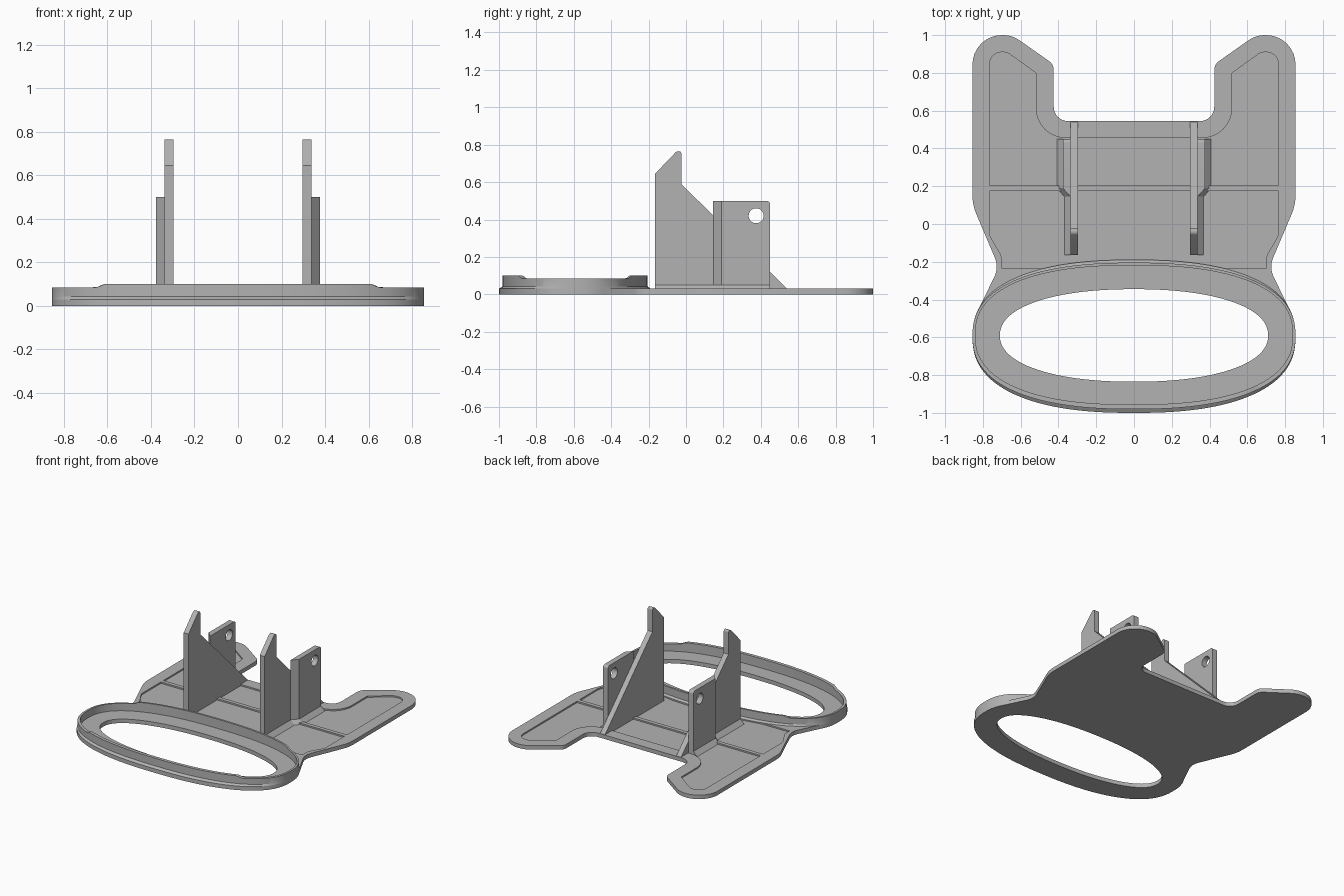
import bpy, bmesh, math
from mathutils import Vector

if "Cube" in bpy.data.objects:
    bpy.data.objects.remove(bpy.data.objects["Cube"], do_unlink=True)

grey = bpy.data.materials.new("plain_grey")
grey.use_nodes = True
colour = (0.45, 0.45, 0.45, 1)
grey.diffuse_color = colour
grey.node_tree.nodes["Principled BSDF"].inputs["Base Color"].default_value = colour


def finish(name, bm, mirror=False):
    bmesh.ops.remove_doubles(bm, verts=bm.verts, dist=0.0002)
    bmesh.ops.recalc_face_normals(bm, faces=bm.faces)
    mesh = bpy.data.meshes.new(name)
    bm.to_mesh(mesh)
    bm.free()
    mesh.materials.clear()
    mesh.materials.append(grey)
    ob = bpy.data.objects.new(name, mesh)
    bpy.context.collection.objects.link(ob)
    if mirror:
        ob.modifiers.new("Mirror", "MIRROR")
    bpy.ops.object.select_all(action="DESELECT")
    ob.select_set(True)
    bpy.context.view_layer.objects.active = ob
    bpy.ops.object.shade_smooth_by_angle(angle=math.radians(25))
    return ob


def rounded(points, steps=8):
    """Closed outline from (x, y, radius) corners."""
    out = []
    for i, (x, y, r) in enumerate(points):
        p = Vector((x, y))
        if not r:
            out.append(p)
            continue
        a = (Vector(points[i - 1][:2]) - p).normalized()
        b = (Vector(points[(i + 1) % len(points)][:2]) - p).normalized()
        half = a.angle(b) / 2
        t, w = r / math.tan(half), math.sin(half)
        p0, p2 = p + a * t, p + b * t
        for k in range(steps + 1):
            s = k / steps
            c0, c1, c2 = (1 - s) ** 2, 2 * s * (1 - s) * w, s * s
            out.append((p0 * c0 + p * c1 + p2 * c2) / (c0 + c1 + c2))
    return out


def both_sides(half):
    return half + [(-x, y, r) for x, y, r in reversed(half)]


def oval(rx, ry, cy, power, count=160):
    pts = []
    for i in range(count):
        a = 2 * math.pi * (i + 0.5) / count
        c, s = math.cos(a), math.sin(a)
        pts.append(Vector((math.copysign(rx * abs(c) ** (2 / power), c),
                           cy + math.copysign(ry * abs(s) ** (2 / power), s))))
    return pts


def slab(name, loops, low, high, upright=False):
    """Filled outline with holes; upright slabs take (y, z) outlines and x limits."""
    curve = bpy.data.curves.new(name, "CURVE")
    curve.dimensions, curve.fill_mode = "2D", "BOTH"
    curve.extrude = (high - low) / 2
    for loop in loops:
        sp = curve.splines.new("POLY")
        sp.points.add(len(loop) - 1)
        for q, p in zip(sp.points, loop):
            q.co = (p[0], p[1], 0, 1)
        sp.use_cyclic_u = True
    tmp = bpy.data.objects.new("temp", curve)
    bpy.context.collection.objects.link(tmp)
    deps = bpy.context.evaluated_depsgraph_get()
    mesh = bpy.data.meshes.new_from_object(tmp.evaluated_get(deps))
    bpy.data.objects.remove(tmp)
    bpy.data.curves.remove(curve)
    bm = bmesh.new()
    bm.from_mesh(mesh)
    bpy.data.meshes.remove(mesh)
    for v in bm.verts:
        x, y, z = v.co
        z += (low + high) / 2
        v.co = (z, x, y) if upright else (x, y, z)
    return finish(name, bm, upright)


def loft(name, rings, caps=False, mirror=False):
    bm = bmesh.new()
    rows = [[bm.verts.new(p) for p in ring] for ring in rings]
    n = len(rows[0])
    for a, b in zip(rows, rows[1:]):
        for i in range(n):
            j = (i + 1) % n
            bm.faces.new((a[i], a[j], b[j], b[i]))
    if caps:
        bm.faces.new(rows[0])
        bm.faces.new(rows[-1])
    return finish(name, bm, mirror)


# Base plate: two arms behind, a waist, and an oval ring in front
FLOOR, DECK = 0.019, 0.03
ring_edge = oval(0.855, 0.405, -0.595, 2.4)
front = sorted((p for p in ring_edge if p.x > 0 and p.y < -0.425), key=lambda p: -p.y)
half = [(0.425, 0.545, 0.075), (0.425, 0.845, 0.06), (0.645, 1.0, 0.155),
        (0.855, 1.0, 0.155), (0.855, 0.10, 0.25), (0.715, -0.23, 0.12)]
outline = rounded(both_sides(half + [(p.x, p.y, 0) for p in front]))
opening = oval(0.71, 0.245, -0.59, 2.2)
slab("base_plate", [outline, opening], 0, FLOOR)

# Raised border and cross rib around two sunken panels
rear_panel = rounded(both_sides([
    (0.52, 0.455, 0.16), (0.52, 0.80, 0), (0.673, 0.91, 0.065),
    (0.765, 0.91, 0.065), (0.765, 0.205, 0)]))
front_panel = rounded(both_sides([
    (0.765, 0.175, 0), (0.765, -0.06, 0.08), (0.70, -0.17, 0.08),
    (0.70, -0.235, 0), (0.47, -0.235, 0), (0.25, -0.198, 0), (0.1, -0.189, 0)]))
slab("raised_border", [outline, opening, rear_panel, front_panel], FLOOR, DECK)


# Oval rim, taller along the long front and back stretches
def rim_height(x):
    return 0.085 + 0.015 * min(1, max(0, (0.645 - abs(x)) / 0.03))


outer = oval(0.855, 0.388, -0.5925, 2.4)
inner = oval(0.84, 0.368, -0.5875, 2.4)
loft("oval_rim", [
    [(p.x, p.y, DECK) for p in ring_edge],
    [(p.x, p.y, 0.042) for p in outer],
    [(p.x, p.y, rim_height(p.x)) for p in outer],
    [(p.x, p.y, rim_height(p.x)) for p in inner],
    [(p.x, p.y, DECK - 0.002) for p in inner]])

# Tall fins with a long sloping back edge
fin = rounded([(-0.165, 0.01, 0), (-0.165, 0.645, 0), (-0.05, 0.765, 0.022),
               (-0.025, 0.765, 0.012), (-0.025, 0.59, 0), (0.54, 0.03, 0), (0.54, 0.01, 0)])
slab("fin", [fin], 0.297, 0.337, upright=True)

# Pierced lugs on the outside of the fins
lug = rounded([(0.19, 0.01, 0), (0.19, 0.5, 0), (0.45, 0.5, 0.02), (0.45, 0.01, 0)])
slab("pierced_lug", [lug, oval(0.04, 0.04, 0.0, 2, 32)][:1] +
     [[Vector((0.375, 0.42)) + p for p in oval(0.04, 0.04, 0, 2, 32)]],
     0.336, 0.377, upright=True)

# Slanted web joining each lug to its fin
web = [(0.336, 0.145), (0.377, 0.19), (0.336, 0.19)]
loft("lug_web", [[(x, y, z) for x, y in web] for z in (0.01, 0.5)], True, True)

# Sloping foot along the outside of each fin and lug
foot = [(0.33, -0.165), (0.337, -0.165), (0.337, 0.145),
        (0.377, 0.19), (0.377, 0.45), (0.33, 0.45)]
spread = [(x + (0.034 if x > 0.335 else 0), y, FLOOR - 0.002) for x, y in foot]
loft("sloping_foot", [spread, [(x, y, 0.05) for x, y in foot]], True, True)
